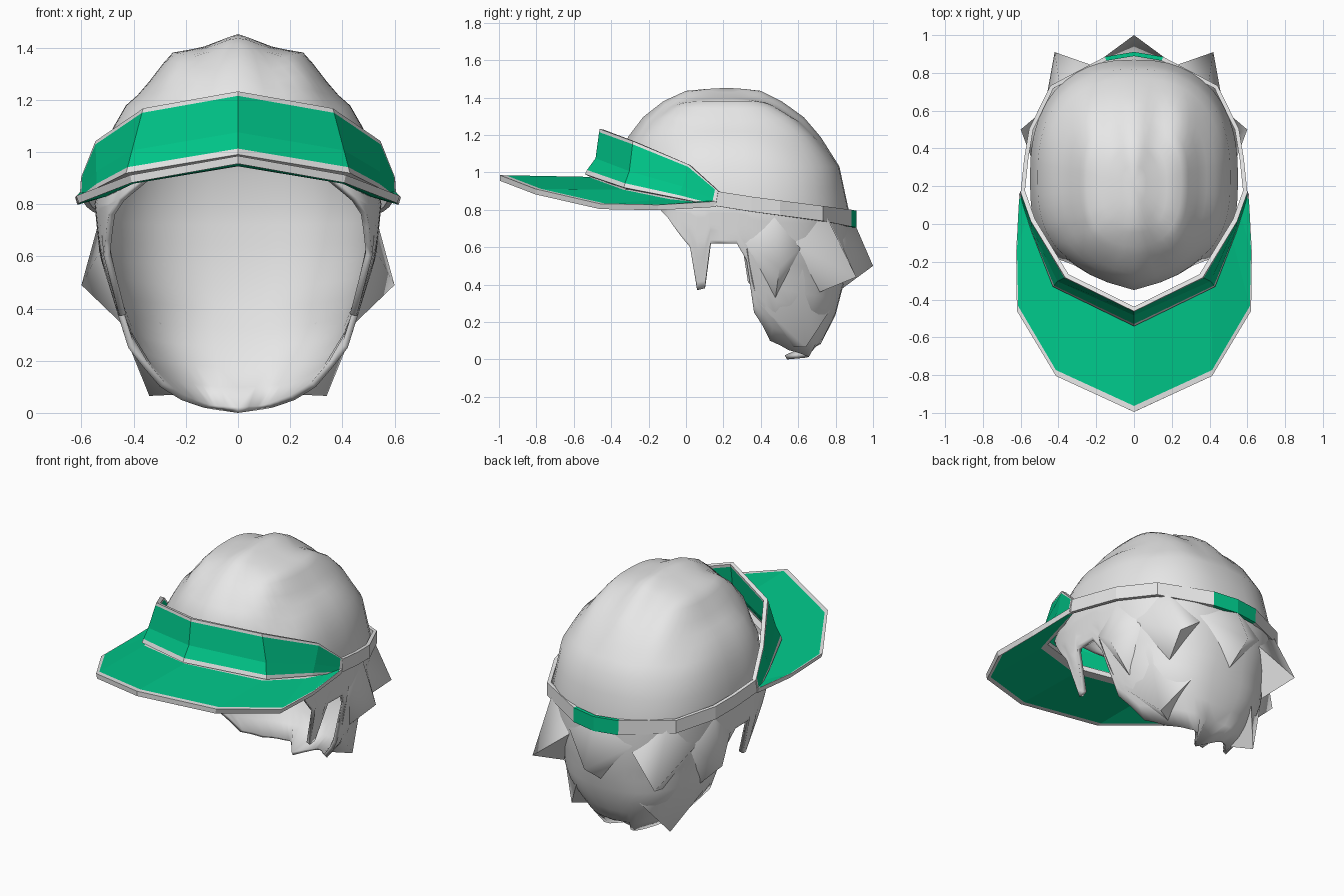
import bpy, bmesh, math
from mathutils import Vector

if "Cube" in bpy.data.objects:
    bpy.data.objects.remove(bpy.data.objects["Cube"])


def material(name, rgb):
    m = bpy.data.materials.new(name)
    m.diffuse_color = (*rgb, 1)
    m.use_nodes = True
    m.node_tree.nodes["Principled BSDF"].inputs["Base Color"].default_value = m.diffuse_color
    return m


GREY = material("light grey", (0.82, 0.82, 0.82))
GREEN = material("visor green", (0.0, 0.58, 0.255))


def finish(name, bm, mats, thickness=0, offset=-1, smooth=None):
    bmesh.ops.remove_doubles(bm, verts=bm.verts, dist=0.0005)
    bmesh.ops.recalc_face_normals(bm, faces=bm.faces)
    me = bpy.data.meshes.new(name)
    bm.to_mesh(me)
    bm.free()
    ob = bpy.data.objects.new(name, me)
    bpy.context.collection.objects.link(ob)
    for m in mats:
        me.materials.append(m)
    if thickness:
        mod = ob.modifiers.new("thickness", "SOLIDIFY")
        mod.thickness, mod.offset = thickness, offset
    if smooth:
        bpy.context.view_layer.objects.active = ob
        ob.select_set(True)
        bpy.ops.object.shade_smooth_by_angle(angle=math.radians(smooth))
        ob.select_set(False)
    return ob


def clamp(v):
    return max(0, min(1, v))


def lerp_table(table, key):
    """Linear lookup in rows whose first column increases."""
    for a, b in zip(table, table[1:]):
        if key <= b[0]:
            f = max(0, (key - a[0]) / (b[0] - a[0]))
            return [p + (q - p) * f for p, q in zip(a[1:], b[1:])]
    return list(table[-1][1:])


# Hair cap: height, half width, front y, back y
SHAPE = [(0, .13, -.3, .54), (.012, .21, -.3, .68), (.1, .31, -.33, .73), (.24, .42, -.35, .80),
         (.43, .48, -.35, .85), (.6, .53, -.35, .87), (.8, .55, -.35, .87), (1.03, .51, -.35, .82),
         (1.18, .43, -.31, .72), (1.28, .34, -.23, .63), (1.365, .25, -.12, .51),
         (1.42, .13, 0, .40), (1.44, .0, .22, .22)]
# Hem of the hair: angle from the front, height
HEM = [(0, 1.0), (30, .93), (52, .82), (61, .76), (65, .71), (69, .66), (74, .6), (77.5, .37), (81, .38),
       (83.3, .62), (91, .62), (94.5, .53), (97, .25), (102, .18), (108, .1), (125, .05), (150, .02), (180, 0)]
LEVELS = [1.43, 1.42, 1.4, 1.365, 1.33, 1.28, 1.23, 1.18, 1.1, 1.03, .92, .8]
CY = 0.25


def hair_point(deg, z):
    w, front, back = lerp_table(SHAPE, z)
    c, s = math.cos(math.radians(deg)), math.sin(math.radians(deg))
    cy = CY if z < 1.4 else 0.22
    # the front narrows to a peak above the forehead
    peak = .09 * clamp((z - .8) / .12) * clamp((1.4 - z) / .15)
    reach = cy - front - peak if c > 0 else back - cy
    power = .75 if c > 0 or z < .4 else .83
    x = w * max(0, s) ** power
    y = cy - math.copysign(abs(c) ** power, c) * reach
    if c > 0:
        y -= peak * max(0, 1 - x / .36)
    # soft combed ridges across the crown
    lift = .016 * math.cos(2 * math.pi * x / .25) * clamp((z - 1.0) / .3)
    return Vector((x, y, z + lift))


angles = sorted({a for a, _ in HEM} | {10, 20, 40, 46, 87, 116, 134, 142, 158, 165, 172})
bm = bmesh.new()
for sx in (1, -1):
    cols = []
    for a in angles:
        hem = lerp_table(HEM, a)[0]
        low = max(.8, hem)
        zs = [max(z, hem) for z in LEVELS] + [low + (hem - low) * k / 10 for k in range(1, 11)]
        col = [bm.verts.new((0, .22, 1.452))]
        for z in zs:
            p = hair_point(a, z)
            col.append(bm.verts.new((p.x * sx, p.y, p.z)))
        cols.append(col)
    for c0, c1 in zip(cols, cols[1:]):
        for i in range(len(c0) - 1):
            bm.faces.new((c0[i], c0[i + 1], c1[i + 1], c1[i]))
bmesh.ops.dissolve_degenerate(bm, dist=0.0005, edges=bm.edges)
finish("hair_cap", bm, [GREY], 0.025, -1, 50)


# Pointed locks at the nape: a tip raised from four (angle, height) roots on the hair
def lock(name, tip, top, left, right, under):
    for sx, side in ((1, "right"), (-1, "left")):
        if sx < 0 and tip[0] == 0:
            continue
        b = bmesh.new()
        pts = [Vector(tip)]
        for a, z in (top, left, right, under):
            p = hair_point(a if a <= 180 else 360 - a, z)
            pts.append(Vector((p.x if a <= 180 else -p.x, p.y, p.z)))
        v = [b.verts.new((p.x * sx, p.y, p.z)) for p in pts]
        for i, j in ((1, 2), (2, 4), (4, 3), (3, 1)):
            b.faces.new((v[0], v[i], v[j]))
        finish(name + "_" + side, b, [GREY], smooth=70)


lock("nape_lock_centre", (0, 1.0, .5), (180, .8), (160, .64), (200, .64), (180, .38))
lock("nape_lock_outer", (.42, .91, .44), (138, .8), (160, .6), (118, .62), (138, .36))
lock("side_lock", (.6, .5, .49), (107, .76), (122, .6), (94, .62), (107, .33))
lock("neck_lock", (.34, .64, .065), (124, .48), (156, .26), (99, .3), (128, .07))


def mirrored(half):
    """Full run of stations from a half that starts on the centre line."""
    flip = [tuple((-p[0], p[1], p[2]) for p in st) for st in half[:0:-1]]
    return flip + list(half)


def panel(name, half, fractions, thickness, offset, sag=0):
    """Sheet between two edges with grey trim around a green middle."""
    stations = [tuple(Vector(p) for p in st) for st in mirrored(half)]
    for k, n in ((0, 1), (-1, -2)):
        extra = tuple(p.lerp(q, .1) for p, q in zip(stations[k], stations[n]))
        stations.insert(1 if k == 0 else len(stations) - 1, extra)
    b = bmesh.new()
    grid = []
    for o, i in stations:
        row = [o.lerp(i, f) for f in fractions]
        for p, f in zip(row, fractions):
            p.y += sag * (1 - abs(f - .35) / .65) * clamp(f / .35) * clamp(1.2 - 2 * abs(p.x))
        grid.append([b.verts.new(p) for p in row])
    last = len(grid) - 2
    for k, (g0, g1) in enumerate(zip(grid, grid[1:])):
        for j in range(len(fractions) - 1):
            f = b.faces.new((g0[j], g0[j + 1], g1[j + 1], g1[j]))
            f.material_index = 0 if j in (0, len(fractions) - 2) or k in (0, last) else 1
    return finish(name, b, [GREY, GREEN], thickness, offset)


# Brim: outer edge, inner edge
panel("visor_brim", [
    ((0, -.995, .97), (0, -.465, .96)),
    ((.41, -.805, .897), (.405, -.28, .893)),
    ((.615, -.46, .818), (.505, -.04, .845)),
    ((.62, -.15, .812), (.555, .07, .83)),
    ((.605, .16, .83), (.585, .16, .835))], (0, .06, .89, 1), 0.03, 0)

# Raised front shield: lower edge, upper edge
panel("visor_shield", [
    ((0, -.53, .985), (0, -.45, 1.23)),
    ((.42, -.325, .915), (.355, -.275, 1.165)),
    ((.53, -.04, .86), (.535, .02, 1.04)),
    ((.595, .16, .82), (.59, .175, .9))], (0, .09, .35, .93, 1), 0.025, 0, sag=.03)

# Strap around the back of the head, with a green clasp in the middle
STRAP = [((0, .9, .705), (0, .9, .795)), ((.15, .875, .71), (.15, .875, .80)),
         ((.435, .725, .74), (.435, .725, .82)), ((.545, .5, .77), (.545, .5, .85)),
         ((.57, .35, .79), (.57, .35, .87)), ((.59, .16, .82), (.59, .16, .9))]
b = bmesh.new()
rows = [[b.verts.new(p) for p in st] for st in mirrored(STRAP)]
for r0, r1 in zip(rows, rows[1:]):
    f = b.faces.new((r0[0], r0[1], r1[1], r1[0]))
    f.material_index = 1 if abs(f.calc_center_median().x) < .12 else 0
finish("visor_strap", b, [GREY, GREEN], 0.022, 0)
